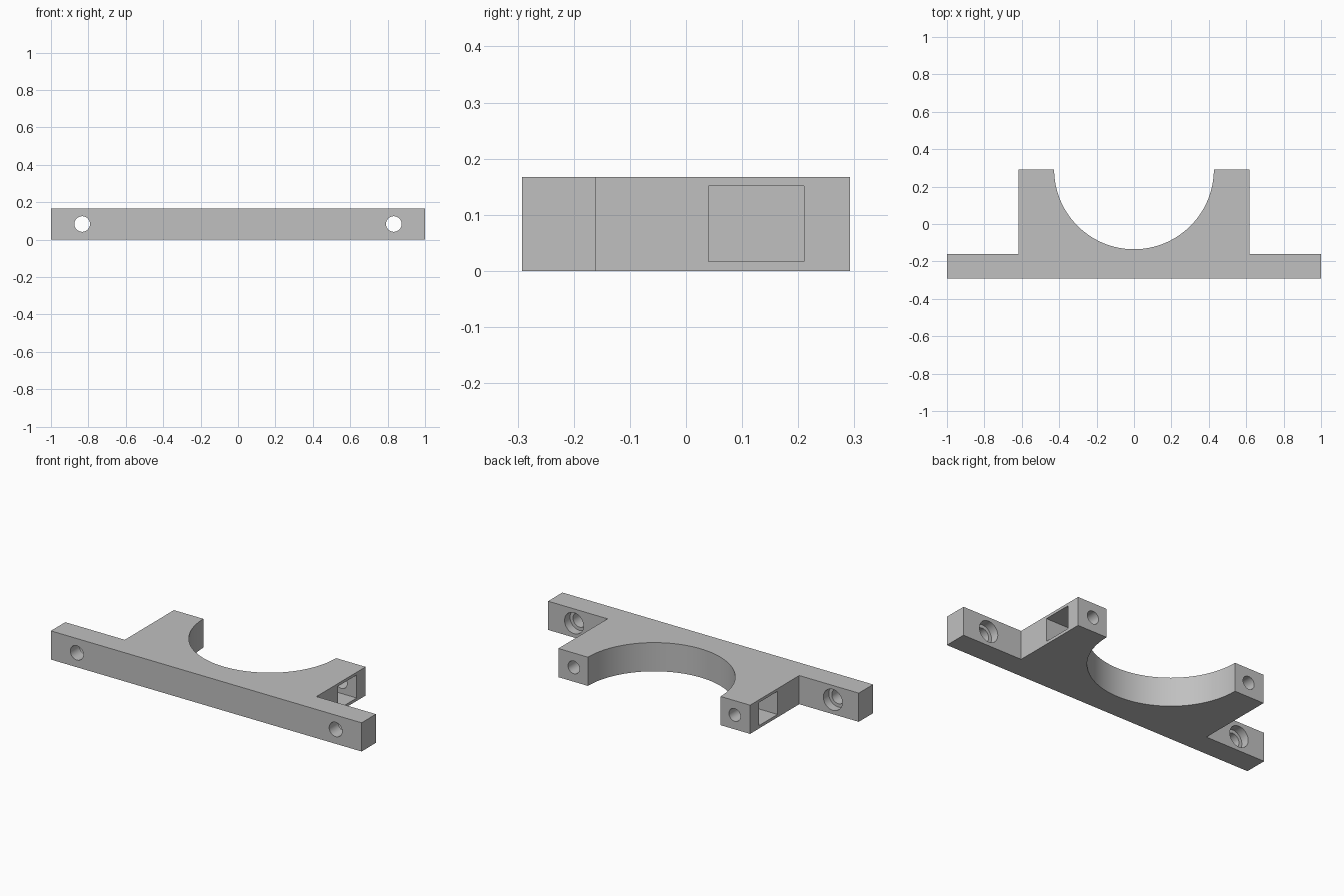
import bpy, bmesh
from math import pi, cos, sin, radians
from mathutils import Matrix, Vector

cube = bpy.data.objects.get("Cube")
if cube:
    bpy.data.objects.remove(cube, do_unlink=True)

HEIGHT = 0.167
BACK = 0.292          # back face y; the front is mirrored
FLANGE_BACK = -0.16
BLOCK_X = 0.617
BORE_R = 0.427
MID = HEIGHT / 2

grey = bpy.data.materials.new("plain_grey")
grey.use_nodes = True
colour = (0.53, 0.53, 0.53, 1)
grey.diffuse_color = colour
grey.node_tree.nodes["Principled BSDF"].inputs["Base Color"].default_value = colour


def add_object(name, bm):
    bmesh.ops.recalc_face_normals(bm, faces=bm.faces)
    mesh = bpy.data.meshes.new(name)
    bm.to_mesh(mesh)
    bm.free()
    mesh.materials.append(grey)
    obj = bpy.data.objects.new(name, mesh)
    bpy.context.collection.objects.link(obj)
    return obj


def cut(target, bm):
    """Subtract a temporary cutter from the target."""
    cutter = add_object("cutter", bm)
    cutter.hide_render = True
    mod = target.modifiers.new("cut", 'BOOLEAN')
    mod.operation = 'DIFFERENCE'
    mod.solver = 'EXACT'
    mod.object = cutter
    bpy.ops.object.modifier_apply(modifier=mod.name)
    bpy.data.objects.remove(cutter, do_unlink=True)


def drill(target, x, y0, y1, radius):
    """Round hole along y."""
    bm = bmesh.new()
    place = Matrix.Translation((x, (y0 + y1) / 2, MID)) @ Matrix.Rotation(pi / 2, 4, 'X')
    bmesh.ops.create_cone(bm, cap_ends=True, segments=40, radius1=radius,
                          radius2=radius, depth=y1 - y0, matrix=place)
    cut(target, bm)


def pocket(target, low, high):
    """Box-shaped recess between two corners."""
    low, high = Vector(low), Vector(high)
    bm = bmesh.new()
    place = Matrix.Translation((low + high) / 2) @ Matrix.Diagonal((*(high - low), 1))
    bmesh.ops.create_cube(bm, size=1, matrix=place)
    cut(target, bm)


# Bracket outline: flanges, raised block and half-round saddle
half = [(1, -BACK), (1, FLANGE_BACK), (BLOCK_X, FLANGE_BACK), (BLOCK_X, BACK)]
steps = 72
saddle = [(BORE_R * cos(pi * i / steps), BACK - BORE_R * sin(pi * i / steps))
          for i in range(steps + 1)]
outline = half + saddle + [(-x, y) for x, y in reversed(half)]

bm = bmesh.new()
base = bm.faces.new([bm.verts.new((x, y, 0)) for x, y in outline])
top = bmesh.ops.extrude_face_region(bm, geom=[base])["geom"]
bmesh.ops.translate(bm, vec=(0, 0, HEIGHT),
                    verts=[v for v in top if isinstance(v, bmesh.types.BMVert)])
bracket = add_object("saddle_bracket", bm)
bpy.context.view_layer.objects.active = bracket
bracket.select_set(True)

for side in (-1, 1):
    # Flange bolt hole with counterbore at the back
    drill(bracket, side * 0.833, -0.4, 0, 0.0417)
    drill(bracket, side * 0.833, FLANGE_BACK - 0.05, 0, 0.061)
    # Nut pocket in the block side and its screw hole from the back
    xs = sorted((side * 0.465, side * 0.7))
    pocket(bracket, (xs[0], 0.04, 0.017), (xs[1], 0.21, 0.151))
    drill(bracket, side * 0.518, 0.15, 0.4, 0.037)

bpy.ops.object.shade_smooth_by_angle(angle=radians(30))
